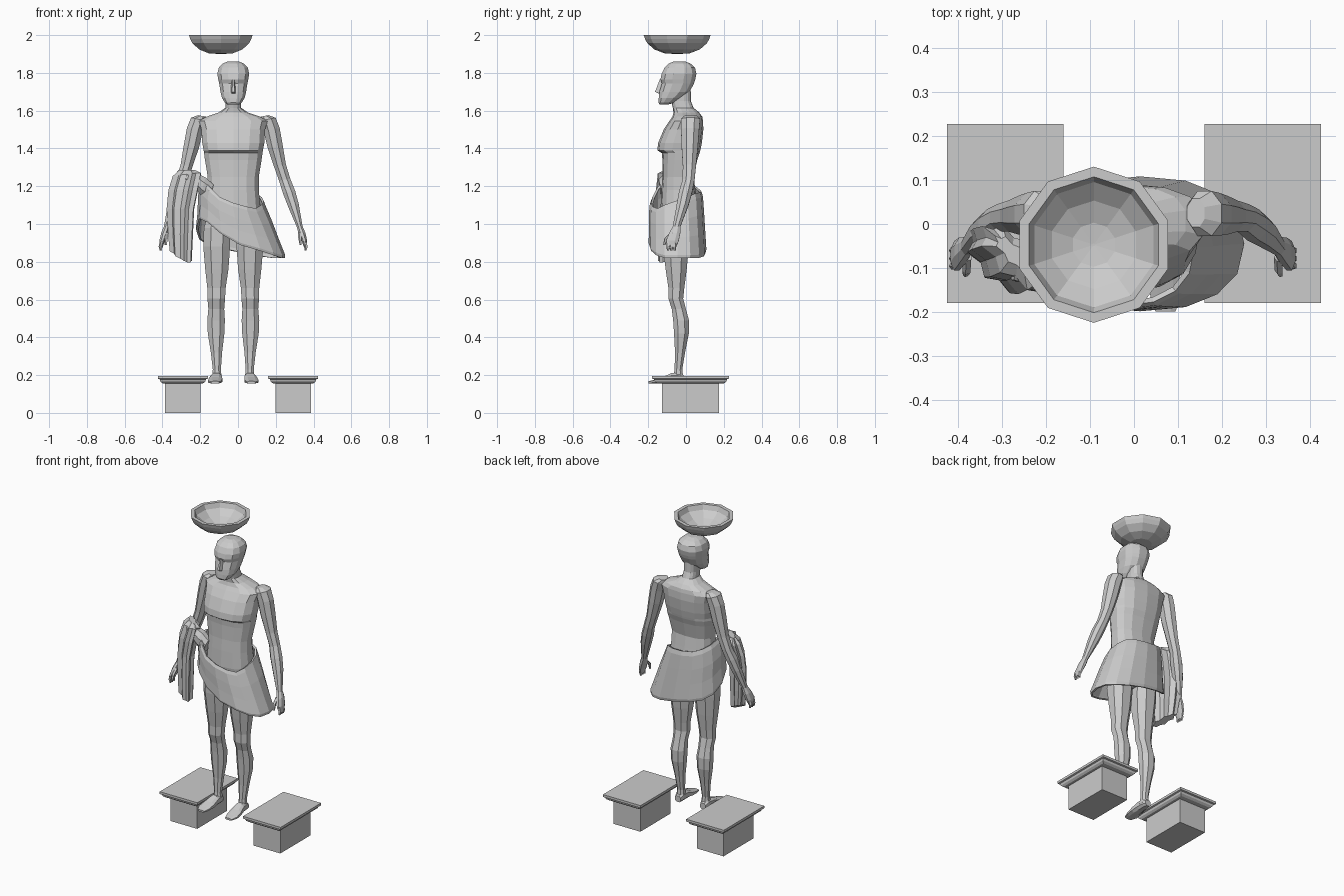
import bpy, bmesh
from math import sin, cos, pi, copysign
from mathutils import Vector as V

CX = -0.025   # body's plane of symmetry


def mesh(name, rings, caps=True):
    """Skin a stack of equal-sided rings into one flat-shaded object."""
    bm = bmesh.new()
    rows = [[bm.verts.new(p) for p in r] for r in rings]
    n = len(rows[0])
    for a, b in zip(rows, rows[1:]):
        for i in range(n):
            bm.faces.new((a[i], a[(i + 1) % n], b[(i + 1) % n], b[i]))
    if caps:
        bm.faces.new(rows[0])
        bm.faces.new(rows[-1])
    bmesh.ops.recalc_face_normals(bm, faces=bm.faces)
    me = bpy.data.meshes.new(name)
    bm.to_mesh(me)
    bm.free()
    ob = bpy.data.objects.new(name, me)
    bpy.context.collection.objects.link(ob)
    return ob


def ring(c, u, v, n=8, p=1.0, phase=0.5):
    """Super-ellipse ring around c with half-axes u and v."""
    pts = []
    for i in range(n):
        t = 2 * pi * (i + phase) / n
        a, b = cos(t), sin(t)
        pts.append(V(c) + V(u) * copysign(abs(a) ** p, a) + V(v) * copysign(abs(b) ** p, b))
    return pts


def level(xc, z, hw, yf, yb, n=8, p=0.9):
    """Horizontal ring from half width and front / back y."""
    return ring((xc, (yf + yb) / 2, z), (hw, 0, 0), (0, (yb - yf) / 2, 0), n, p)


# Bowl: ten-sided revolve with a flat rim
bowl = [(.003, 1.9), (.065, 1.903), (.12, 1.924), (.158, 1.957), (.17, 1.98), (.177, 2.0),
        (.154, 2.0), (.142, 1.97), (.10, 1.937), (.05, 1.917), (.003, 1.912)]
mesh("bowl", [ring((-.091, -.047, z), (r, 0, 0), (0, r, 0), 10) for r, z in bowl])

# Two pedestals with stepped moulding under the top slab
for s in (1, -1):
    prof = [(.0935, .15, 0), (.0935, .15, .155), (.108, .178, .157), (.119, .19, .166), (.123, .194, .178),
            (.132, .203, .181), (.132, .203, .196)]
    mesh("pedestal", [[(s * .292 + a * hx, .024 + b * hy, z) for a, b in
                       ((-1, -1), (1, -1), (1, 1), (-1, 1))] for hx, hy, z in prof])

# Torso and neck (z, half width, front y, back y)
torso = [(.93, .06, -.09, .01), (.98, .14, -.12, .05), (1.08, .147, -.135, .065), (1.18, .138, -.13, .05),
         (1.25, .138, -.125, .04), (1.34, .153, -.125, .06), (1.375, .158, -.128, .072),
         (1.39, .16, -.152, .076), (1.43, .168, -.147, .084), (1.50, .172, -.118, .092),
         (1.545, .185, -.088, .09), (1.568, .145, -.072, .086), (1.59, .08, -.066, .07),
         (1.615, .043, -.07, .04), (1.65, .04, -.078, .026), (1.71, .042, -.075, .025)]
mesh("torso", [level(CX, *r, n=14, p=.8) for r in torso])

# Head, jaw to crown
head = [(1.632, .03, -.14, -.095), (1.642, .046, -.147, -.06), (1.668, .062, -.146, -.02),
        (1.70, .07, -.143, .022), (1.745, .077, -.13, .045), (1.766, .082, -.138, .052),
        (1.795, .087, -.132, .058), (1.828, .079, -.116, .05), (1.85, .057, -.092, .025),
        (1.861, .028, -.065, -.005)]
mesh("head", [level(CX, *r, n=12, p=.85) for r in head])
mesh("nose", [[(CX - w, -.125, z), (CX + w, -.125, z), (CX + w * .4, y, z), (CX - w * .4, y, z)]
              for z, w, y in ((1.69, .017, -.145), (1.70, .017, -.164), (1.765, .008, -.139))])

arm = [(.165, .025, 1.572, .022, .035), (.185, .024, 1.555, .042, .055), (.203, .022, 1.50, .046, .052),
       (.222, .02, 1.41, .043, .047), (.247, .018, 1.31, .034, .038), (.272, .014, 1.235, .032, .034),
       (.295, -.002, 1.17, .035, .038), (.318, -.018, 1.10, .031, .034), (.352, -.05, .985, .016, .022),
       (.364, -.06, .95, .019, .032), (.377, -.072, .91, .015, .036), (.384, -.076, .872, .008, .022)]
leg = [(.085, 1.06, .05, -.11, .04), (.086, .98, .075, -.128, .03), (.088, .88, .076, -.127, .02),
       (.087, .76, .066, -.112, .008), (.089, .66, .052, -.096, -.006), (.090, .605, .05, -.096, -.012),
       (.090, .55, .045, -.078, .002), (.091, .49, .05, -.071, .019), (.091, .42, .047, -.066, .018),
       (.089, .32, .032, -.06, -.003), (.087, .23, .023, -.062, -.018), (.087, .18, .028, -.07, -.012)]
foot = [(-.008, .02, .195, 0), (-.03, .028, .215, 0), (-.075, .031, .213, .002), (-.12, .038, .192, .006),
        (-.165, .038, .177, .01), (-.198, .024, .168, .008)]
for s, side in ((1, "left"), (-1, "right")):
    # Arm running into a flattened hand, plus thumb and fingers
    mesh(side + "_arm", [ring((CX + s * d, y, z), (rx, 0, s * rx * .2), (0, ry, 0), 8)
                         for d, y, z, rx, ry in arm])
    mesh(side + "_thumb", [ring((CX + s * d, y, z), (r, 0, 0), (0, r, 0), 5)
                           for d, y, z, r in ((.352, -.075, .955, .01), (.354, -.105, .925, .01),
                                              (.357, -.115, .89, .006))])
    for y in (-.095, -.078, -.06):
        mesh(side + "_finger", [ring((CX + s * d, y, z), (r, 0, 0), (0, r, 0), 5)
                                for d, z, r in ((.38, .91, .009), (.386, .88, .009), (.383, .86, .006))])
    # Leg and foot
    mesh(side + "_leg", [level(CX + s * d, z, w, f, b) for d, z, w, f, b in leg])
    mesh(side + "_foot", [ring((CX + s * (.088 + o), y, (.155 + h) / 2), (w, 0, 0), (0, 0, (h - .155) / 2), 8, .75)
                          for y, w, h, o in foot])

# Wrapped skirt: rim and hem heights go round from +x through the back
rim = [1.12, 1.14, 1.16, 1.165, 1.17, 1.18, 1.2, 1.22, 1.24, 1.23, 1.19, 1.14, 1.11, 1.09, 1.08, 1.10]
hem = [.82, .82, .82, .83, .85, .87, .89, .92, .97, 1.03, 1.01, .95, .89, .86, .835, .82]
rows = []
for f, xc, rx, yc, ry in ((0, -.027, .158, -.052, .128), (.08, -.027, .167, -.052, .136),
                          (.35, -.016, .19, -.05, .14), (.65, 0, .208, -.047, .143),
                          (.95, .014, .23, -.045, .147), (1, .014, .23, -.045, .143)):
    r = ring((xc, yc, 0), (rx, 0, 0), (0, ry, 0), 16, .85, 0)
    rows.append([(p.x, p.y, a + (b - a) * f) for p, a, b in zip(r, rim, hem)])
skirt = mesh("skirt", rows, caps=False)
mod = skirt.modifiers.new("thickness", "SOLIDIFY")
mod.thickness, mod.offset = .012, 0

# Folded cloth hanging over the right forearm
D, N = V((.72, -.69, 0)), V((.69, .72, 0))
rows = []
for x, y, z, l, w, tilt in ((-.27, -.07, 1.285, .06, .02, 0), (-.27, -.075, 1.26, .098, .045, .01),
                            (-.29, -.082, 1.18, .10, .048, 0), (-.305, -.085, 1.08, .092, .046, 0),
                            (-.305, -.088, .95, .082, .044, -.01), (-.303, -.09, .83, .07, .04, -.035)):
    pts = []
    for i in range(16):
        t, k = 2 * pi * i / 16, (1.08, .72)[i % 2]
        pts.append(V((x, y, z + tilt * cos(t))) + D * l * cos(t) * (k + 1) / 2 + N * w * sin(t) * k)
    rows.append(pts)
mesh("hanging_cloth", rows)

# Swag joining the hanging cloth to the skirt at the hip
mesh("cloth_swag", [ring((x, y, z), (0, ry, 0), (.3 * rz, 0, rz), 8)
                    for x, y, z, ry, rz in ((-.275, -.09, 1.25, .04, .025), (-.225, -.105, 1.235, .04, .035),
                                            (-.185, -.10, 1.2, .045, .05), (-.14, -.10, 1.17, .035, .04))])
